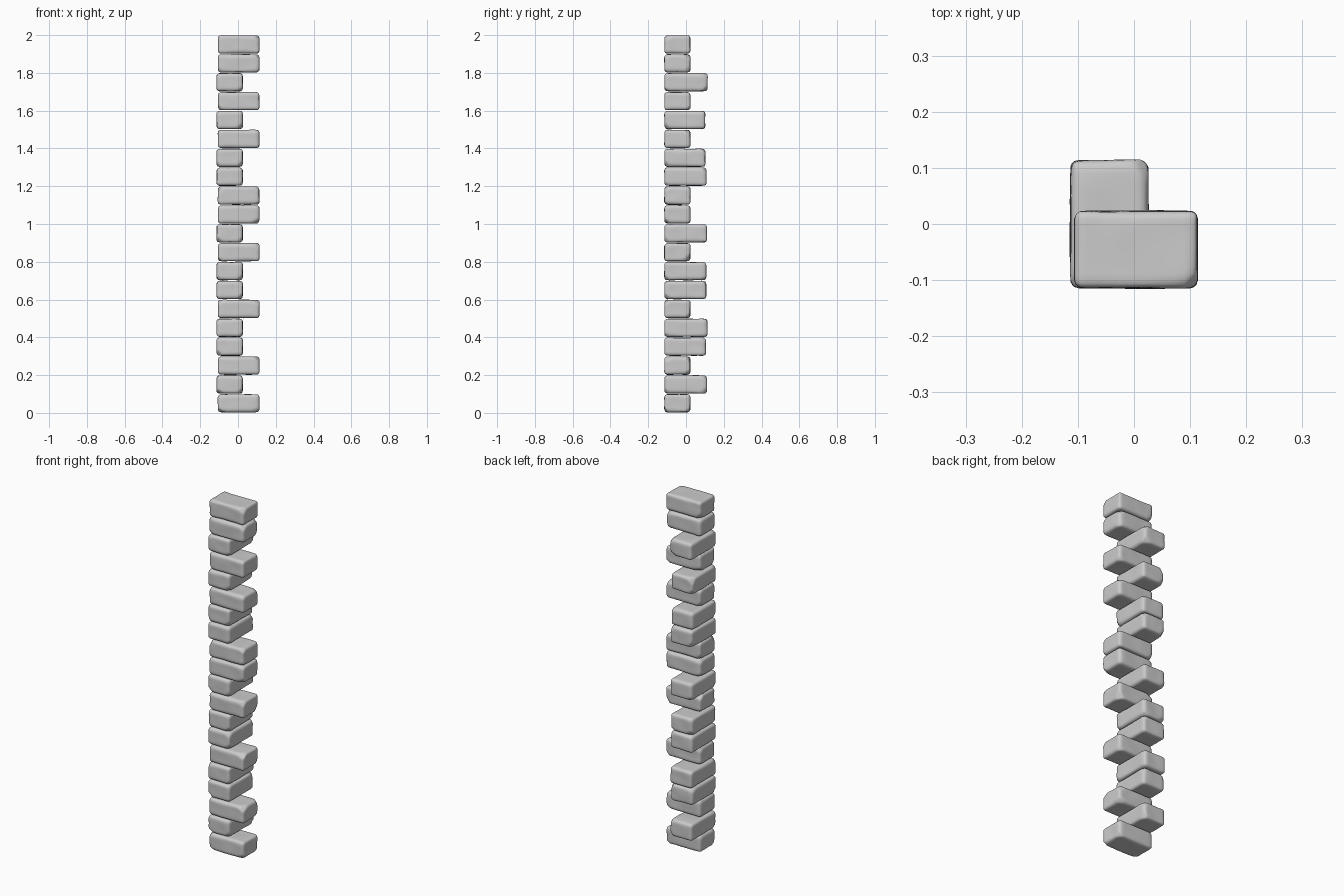
import bpy, bmesh, math, random
from mathutils import Vector, noise

if "Cube" in bpy.data.objects:
    bpy.data.objects.remove(bpy.data.objects["Cube"])

random.seed(7)
COURSE = 0.1   # height of one stone course

# Bottom to top: which way each stone runs, and where its free end stops
courses = [("x", .112), ("y", .110), ("x", .112), ("y", .104), ("y", .112),
           ("x", .112), ("y", .106), ("y", .106), ("x", .112), ("y", .110),
           ("x", .112), ("x", .112), ("y", .107), ("y", .101), ("x", .112),
           ("y", .101), ("x", .112), ("y", .113), ("x", .112), ("x", .112)]


def worn_block(name, lo, hi, seed):
    """Rounded box with worn corners and a gently uneven surface."""
    centre, half = (lo + hi) / 2, (hi - lo) / 2
    bm = bmesh.new()
    bmesh.ops.create_cube(bm, size=2)
    bmesh.ops.subdivide_edges(bm, edges=bm.edges[:], cuts=13, use_grid_fill=True)
    # a few corners are chipped by flat planes
    chips = []
    for _ in range(4):
        n = Vector([random.choice((-1, 1)) * random.uniform(.5, 1) for _ in range(3)]).normalized()
        reach = sum(abs(n[i]) * half[i] for i in range(3))
        chips.append((n, reach - random.uniform(.016, .022)))
    offset = Vector((seed * 3.7, seed * 1.3, seed * 2.1))
    for v in bm.verts:
        # crowd the grid toward the edges, then round the box
        p = Vector([math.sin(c * math.pi / 2) * h for c, h in zip(v.co, half)])
        r = .017 + .006 * noise.noise(p * 12 + offset)
        core = Vector([max(-(h - r), min(h - r, c)) for c, h in zip(p, half)])
        d = p - core
        if d.length > 1e-6:
            p = core + d.normalized() * r
        for n, reach in chips:
            over = p.dot(n) - reach
            if over > 0:
                p -= n * over
        dent = noise.noise(p * 16 + offset) * .0025 - .001
        p += Vector([c / h for c, h in zip(p, half)]).normalized() * dent
        v.co = p + centre
    mesh = bpy.data.meshes.new(name)
    bm.to_mesh(mesh)
    bm.free()
    mesh.shade_smooth()
    obj = bpy.data.objects.new(name, mesh)
    bpy.context.collection.objects.link(obj)
    return obj


# Stacked quoin stones sharing the front left corner
for i, (axis, end) in enumerate(courses):
    z0, z1 = i * COURSE + .002, (i + 1) * COURSE - .001
    if axis == "x":
        lo, hi = Vector((-.107, -.115, z0)), Vector((end + .002, .024, z1))
    else:
        lo, hi = Vector((-.114, -.115, z0)), Vector((.026, end + .002, z1))
    worn_block(f"corner_stone_{i + 1:02d}", lo, hi, i + 1)
